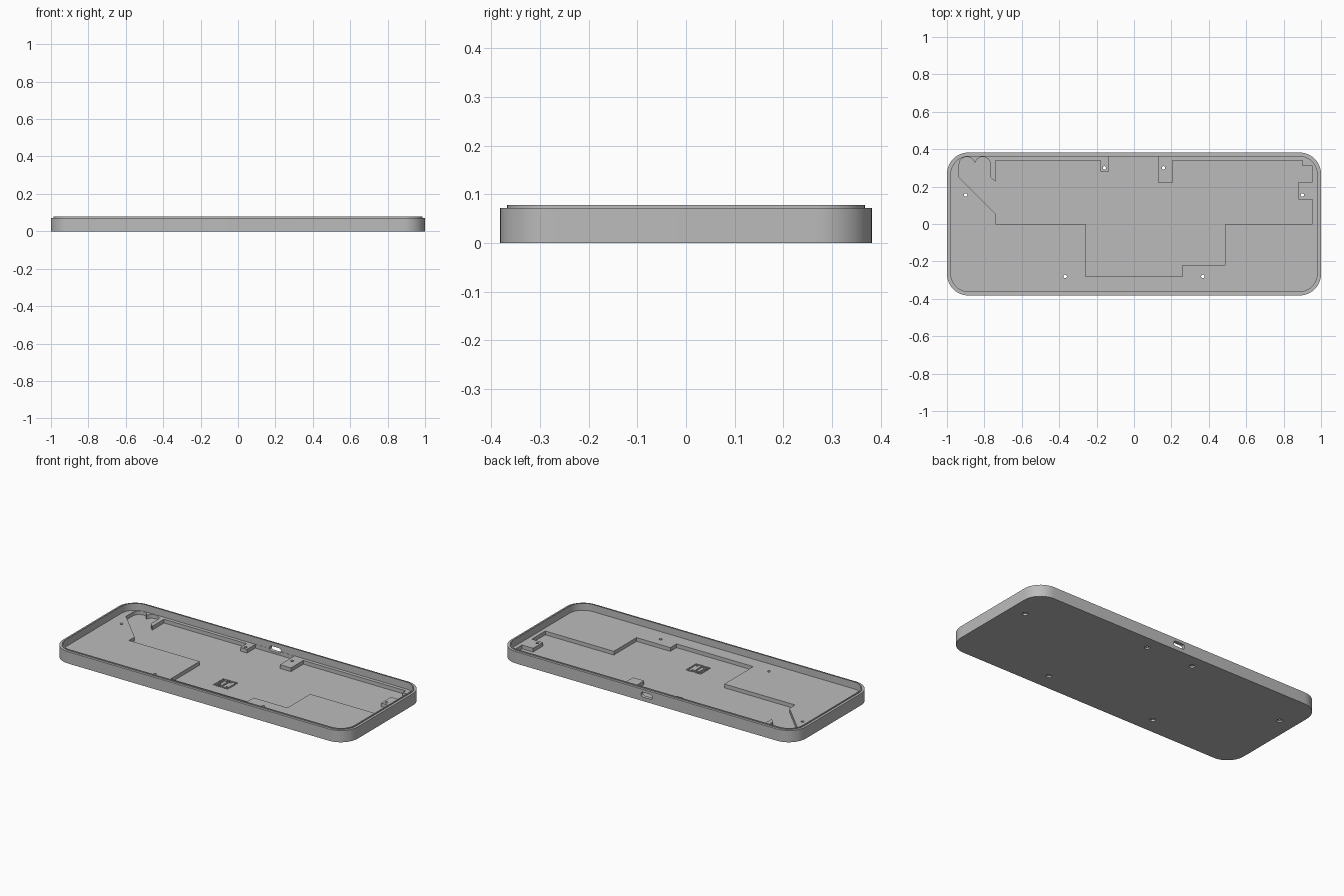
import bpy, bmesh, math, random

if "Cube" in bpy.data.objects:
    bpy.data.objects.remove(bpy.data.objects["Cube"])

HALF_X, HALF_Y, RADIUS = 1.0, 0.382, 0.115
LEDGE_Z, TOP_Z = 0.072, 0.078
FLOOR_Z, RECESS_Z = 0.035, 0.012

grey = bpy.data.materials.new("case_grey")
grey.use_nodes = True
colour = (0.5, 0.5, 0.5, 1)
grey.diffuse_color = colour
grey.node_tree.nodes["Principled BSDF"].inputs["Base Color"].default_value = colour


def arc(cx, cy, r, start, end, steps):
    return [(cx + r * math.cos(math.radians(start + (end - start) * i / steps)),
             cy + r * math.sin(math.radians(start + (end - start) * i / steps)))
            for i in range(steps + 1)]


def rounded(hx, hy, r, steps=12):
    """Rounded rectangle outline, counterclockwise."""
    points = []
    for k, (sx, sy) in enumerate([(1, 1), (-1, 1), (-1, -1), (1, -1)]):
        points += arc(sx * (hx - r), sy * (hy - r), r, 90 * k, 90 * k + 90, steps)
    return points


def case_outline(inset):
    return rounded(HALF_X - inset, HALF_Y - inset, RADIUS - inset)


def add_prism(bm, points, z0, z1):
    face = bm.faces.new([bm.verts.new((x, y, z0)) for x, y in points])
    new = bmesh.ops.extrude_face_region(bm, geom=[face])["geom"]
    bmesh.ops.translate(bm, vec=(0, 0, z1 - z0),
                        verts=[v for v in new if isinstance(v, bmesh.types.BMVert)])


def make(name, prisms):
    bm = bmesh.new()
    for points, z0, z1 in prisms:
        add_prism(bm, points, z0, z1)
    bmesh.ops.recalc_face_normals(bm, faces=bm.faces)
    mesh = bpy.data.meshes.new(name)
    bm.to_mesh(mesh)
    bm.free()
    mesh.materials.append(grey)
    obj = bpy.data.objects.new(name, mesh)
    bpy.context.collection.objects.link(obj)
    return obj


def combine(target, tool, operation="DIFFERENCE"):
    """Apply a boolean and discard the tool object."""
    mod = target.modifiers.new(tool.name, "BOOLEAN")
    mod.object, mod.operation, mod.solver = tool, operation, "EXACT"
    bpy.context.view_layer.objects.active = target
    bpy.ops.object.modifier_apply(modifier=mod.name)
    bpy.data.objects.remove(tool)


# Outer shell with a thin raised lip
case = make("keyboard_case", [(case_outline(0), 0, LEDGE_Z)])
combine(case, make("lip", [(case_outline(0.0145), 0.05, TOP_Z)]), "UNION")
combine(case, make("cavity", [(case_outline(0.021), FLOOR_Z, 0.2)]))

# Circuit board recess: twin lobes at the back left, screw bosses left standing
board = [(-0.74, 0), (-0.26, 0), (-0.26, -0.28), (0.26, -0.28), (0.26, -0.22),
         (0.49, -0.22), (0.49, 0), (0.955, 0), (0.955, 0.13), (0.88, 0.13),
         (0.88, 0.225), (0.955, 0.225), (0.955, 0.31), (0.9, 0.31), (0.9, 0.34),
         (0.205, 0.34), (0.205, 0.22), (0.13, 0.22), (0.13, 0.36),
         (-0.135, 0.36), (-0.135, 0.28), (-0.18, 0.28), (-0.18, 0.34),
         (-0.74, 0.34), (-0.74, 0.225), (-0.767, 0.25)]
board += arc(-0.809, 0.317, 0.042, 0, 165, 10)
board += arc(-0.893, 0.317, 0.042, 15, 180, 10)
board += [(-0.935, 0.25), (-0.74, 0.055)]
combine(case, make("board_recess", [(board, RECESS_Z, 0.06)]))

# Screw holes, counterbored from below
screws = [(s * x, y) for x, y in [(0.9, 0.155), (0.158, 0.3), (0.368, -0.28)] for s in (-1, 1)]
combine(case, make("screw_holes", [(arc(x, y, 0.009, 0, 345, 23), -0.1, 0.1) for x, y in screws]))
combine(case, make("screw_heads", [(arc(x, y, 0.016, 0, 345, 23), -0.1, 0.01) for x, y in screws]))

# Rounded cable port through the back wall
port = make("cable_port", [(rounded(0.038, 0.015, 0.013, 6), 0.33, 0.42)])
for v in port.data.vertices:
    x, y, z = v.co
    v.co = (x, z, 0.039 + y)
port.data.flip_normals()
combine(case, port)

# Shallow patch of small square pits in the recess floor
random.seed(4)
pits = []
for i in range(7):
    for j in range(7):
        if i in (0, 6) or j in (0, 6) or random.random() < 0.6:
            cx, cy, h = (i - 3) * 0.015, -0.12 + (j - 3) * 0.015, 0.0055
            pits.append(([(cx - h, cy - h), (cx + h, cy - h), (cx + h, cy + h), (cx - h, cy + h)],
                         RECESS_Z - 0.004, RECESS_Z + 0.01))
combine(case, make("floor_pits", pits))

# Smooth the rounded corners, keep edges sharp
bpy.ops.object.select_all(action="DESELECT")
case.select_set(True)
bpy.context.view_layer.objects.active = case
bpy.ops.object.shade_smooth_by_angle(angle=math.radians(30))
